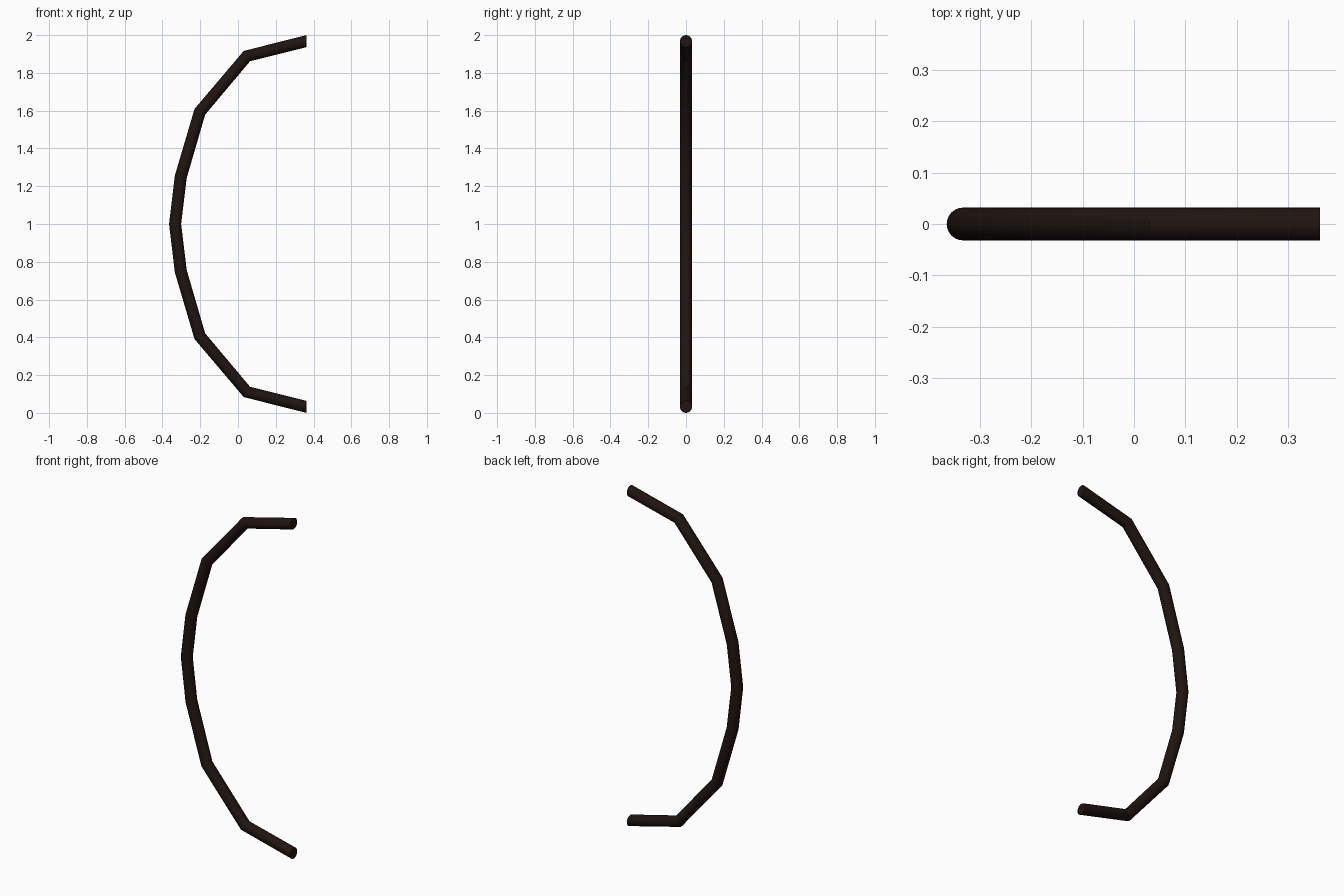
import bpy, bmesh, math
from mathutils import Vector

if "Cube" in bpy.data.objects:
    bpy.data.objects.remove(bpy.data.objects["Cube"])

RADIUS, SIDES = 0.032, 24

# Upper half of the bow's centre line (x, z), mirrored about z = 1
upper = [(0.362, 1.968), (0.047, 1.889), (-0.202, 1.594), (-0.303, 1.25)]
path = upper + [(-0.333, 1.0)] + [(x, 2 - z) for x, z in reversed(upper)]
path = [Vector((x, 0, z)) for x, z in path]


def ring_axis(i):
    """In-plane direction across the bow: upright at the cut tips, mitred at joints."""
    if i == 0:
        return Vector((0, 0, 1))
    if i == len(path) - 1:
        return Vector((0, 0, -1))
    t = (path[i] - path[i - 1]).normalized() + (path[i + 1] - path[i]).normalized()
    return Vector((t.z, 0, -t.x)).normalized()


# Bow stave: round sections joined along the path, capped at both tips
bm = bmesh.new()
rings = []
for i, p in enumerate(path):
    axis = ring_axis(i)
    ring = []
    for k in range(SIDES):
        a = 2 * math.pi * k / SIDES
        ring.append(bm.verts.new(p + RADIUS * (axis * math.cos(a) + Vector((0, math.sin(a), 0)))))
    rings.append(ring)
for r0, r1 in zip(rings, rings[1:]):
    for k in range(SIDES):
        n = (k + 1) % SIDES
        bm.faces.new((r0[k], r0[n], r1[n], r1[k]))
bm.faces.new(rings[0])
bm.faces.new(rings[-1])
bmesh.ops.recalc_face_normals(bm, faces=bm.faces)

mesh = bpy.data.meshes.new("bow_stave")
bm.to_mesh(mesh)
bm.free()
stave = bpy.data.objects.new("bow_stave", mesh)
bpy.context.collection.objects.link(stave)

# Dark wood colour
wood = bpy.data.materials.new("dark_wood")
wood.diffuse_color = (0.014, 0.007, 0.005, 1)
wood.use_nodes = True
wood.node_tree.nodes["Principled BSDF"].inputs["Base Color"].default_value = wood.diffuse_color
mesh.materials.append(wood)

# Smooth round sides, crisp tips
bpy.context.view_layer.objects.active = stave
stave.select_set(True)
bpy.ops.object.shade_smooth_by_angle(angle=math.radians(30))
